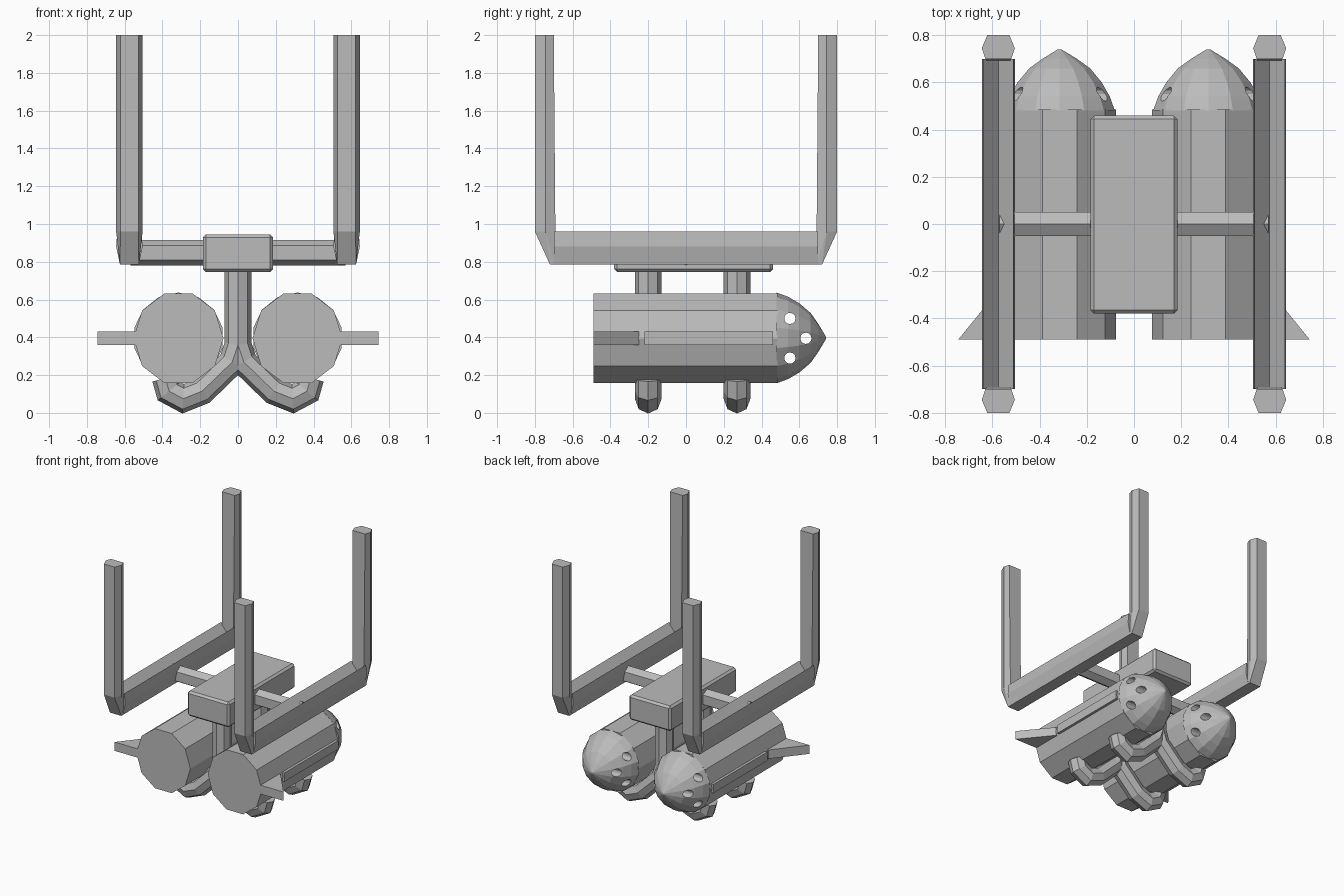
import bpy, bmesh, math
from mathutils import Vector

old = bpy.data.objects.get("Cube")
if old:
    bpy.data.objects.remove(old, do_unlink=True)

grey = bpy.data.materials.new("plain grey")
grey.use_nodes = True
grey.diffuse_color = (0.5, 0.5, 0.5, 1)
grey.node_tree.nodes["Principled BSDF"].inputs["Base Color"].default_value = grey.diffuse_color


def finish(name, bm):
    bmesh.ops.recalc_face_normals(bm, faces=bm.faces)
    mesh = bpy.data.meshes.new(name)
    bm.to_mesh(mesh)
    bm.free()
    mesh.materials.append(grey)
    ob = bpy.data.objects.new(name, mesh)
    bpy.context.collection.objects.link(ob)
    return ob


def loft(name, rings):
    """Skin equal-length rings of points and cap both ends."""
    bm = bmesh.new()
    rows = [[bm.verts.new(p) for p in ring] for ring in rings]
    n = len(rows[0])
    for a, b in zip(rows, rows[1:]):
        for i in range(n):
            j = (i + 1) % n
            bm.faces.new((a[i], a[j], b[j], b[i]))
    bm.faces.new(rows[0])
    bm.faces.new(rows[-1])
    return finish(name, bm)


def hull(name, pts):
    bm = bmesh.new()
    for p in pts:
        bm.verts.new(p)
    bmesh.ops.convex_hull(bm, input=bm.verts[:])
    loose = [v for v in bm.verts if not v.link_faces]
    bmesh.ops.delete(bm, geom=loose, context='VERTS')
    bmesh.ops.dissolve_limit(bm, angle_limit=0.02, verts=bm.verts[:], edges=bm.edges[:])
    return finish(name, bm)


def box(name, lo, hi, bevel=0):
    bm = bmesh.new()
    bmesh.ops.create_cube(bm, size=1)
    for v in bm.verts:
        v.co = [(a + b) / 2 + c * (b - a) for a, b, c in zip(lo, hi, v.co)]
    if bevel:
        bmesh.ops.bevel(bm, geom=bm.edges[:], offset=bevel, segments=1, affect='EDGES')
    return finish(name, bm)


def ring(n, rx, rz, cx, y, cz, turn=0):
    """Polygon in the xz plane."""
    angles = [math.tau * i / n + turn for i in range(n)]
    return [(cx + rx * math.cos(a), y, cz + rz * math.sin(a)) for a in angles]


def hook(name, path, y, radius, side):
    """Mitred octagonal tube along a path in the xz plane."""
    pts = [Vector((x * side, 0, z)) for x, z in path]
    depth = Vector((0, 1, 0))
    rings = []
    for i, p in enumerate(pts):
        d1 = (p - pts[max(i - 1, 0)]).normalized()
        d2 = (pts[min(i + 1, len(pts) - 1)] - p).normalized()
        t = (d1 + d2).normalized()
        across = t.cross(depth) / max(t.dot(d1), t.dot(d2))
        rings.append([p + depth * (y + radius * math.cos(k * math.tau / 8))
                      + across * radius * math.sin(k * math.tau / 8) for k in range(8)])
    return loft(name, rings)


# Central block and cross bar
box("central_block", (-0.185, -0.38, 0.745), (0.185, 0.46, 0.945), 0.016)
bar = [(0, 0.915), (0.05, 0.885), (0.05, 0.81), (0, 0.78), (-0.05, 0.81), (-0.05, 0.885)]
loft("cross_bar", [[(x, y, z) for y, z in bar] for x in (-0.57, 0.57)])

# Hook path, from the block down, outward and up around a pod
hook_path = [(0, 0.76), (0, 0.36), (0.03, 0.27), (0.19, 0.115),
             (0.29, 0.075), (0.365, 0.115), (0.385, 0.185)]
# Grooved rail section and post section, both across x
rail = [(-0.05, 0.785), (0.05, 0.785), (0.07, 0.88), (0.064, 0.96),
        (0, 0.885), (-0.064, 0.96), (-0.07, 0.88)]
post = [(-0.07, 0.745), (-0.047, 0.8), (0.047, 0.8), (0.07, 0.745), (0.055, 0.7), (-0.055, 0.7)]
# Nose profile as distance along y and radius
nose = [(0.48, 0.24), (0.54, 0.218), (0.6, 0.183), (0.66, 0.132), (0.7, 0.075), (0.74, 0.008)]
holes = [(0.55, 0.5), (0.635, 0.395), (0.55, 0.29)]

# Round cutters that pierce both noses from side to side
cutters = []
for y, z in holes:
    circle = [(y + 0.03 * math.cos(k * math.tau / 12), z + 0.03 * math.sin(k * math.tau / 12))
              for k in range(12)]
    cutter = loft("hole_cutter", [[(x, a, b) for a, b in circle] for x in (-0.8, 0.8)])
    cutter.hide_render = True
    cutters.append(cutter)

for side, label in ((1, "left"), (-1, "right")):
    fx, px = 0.575 * side, 0.315 * side

    # Upright frame: grooved rail and two posts with tapered feet
    loft(label + "_rail", [[(fx + x, y, z) for x, z in rail] for y in (-0.7, 0.7)])
    for end, place in ((-1, "front"), (1, "back")):
        pts = [(fx + x, y * end, z) for z in (0.96, 2.0) for x, y in post]
        pts += [(fx + x, y * end, 0.785) for x in (-0.05, 0.05) for y in (0.69, 0.72)]
        hull(f"{label}_{place}_post", pts)

    # Pod body, pierced nose, side strip and fin
    loft(label + "_pod", [ring(10, 0.238, 0.25, px, y, 0.395) for y in (-0.49, 0.485)])
    cone = loft(label + "_nose", [ring(14, r, r, px, y, 0.397, math.pi / 14) for y, r in nose])
    for cutter in cutters:
        mod = cone.modifiers.new("hole", 'BOOLEAN')
        mod.operation = 'DIFFERENCE'
        mod.solver = 'EXACT'
        mod.object = cutter
    bpy.context.view_layer.update()
    graph = bpy.context.evaluated_depsgraph_get()
    pierced = bpy.data.meshes.new_from_object(cone.evaluated_get(graph))
    cone.modifiers.clear()
    cone.data = pierced

    xs = sorted((0.5 * side, 0.563 * side))
    box(label + "_strip", (xs[0], -0.22, 0.36), (xs[1], 0.46, 0.43))
    fin = [(0.5, -0.49), (0.745, -0.49), (0.55, -0.25), (0.5, -0.25)]
    loft(label + "_fin", [[(x * side, y, z) for x, y in fin] for z in (0.36, 0.43)])

    # Two hooks carrying the pod
    for y, place in ((-0.2, "front"), (0.27, "back")):
        hook(f"{label}_{place}_hook", hook_path, y, 0.071, side)

for cutter in cutters:
    bpy.data.objects.remove(cutter, do_unlink=True)
